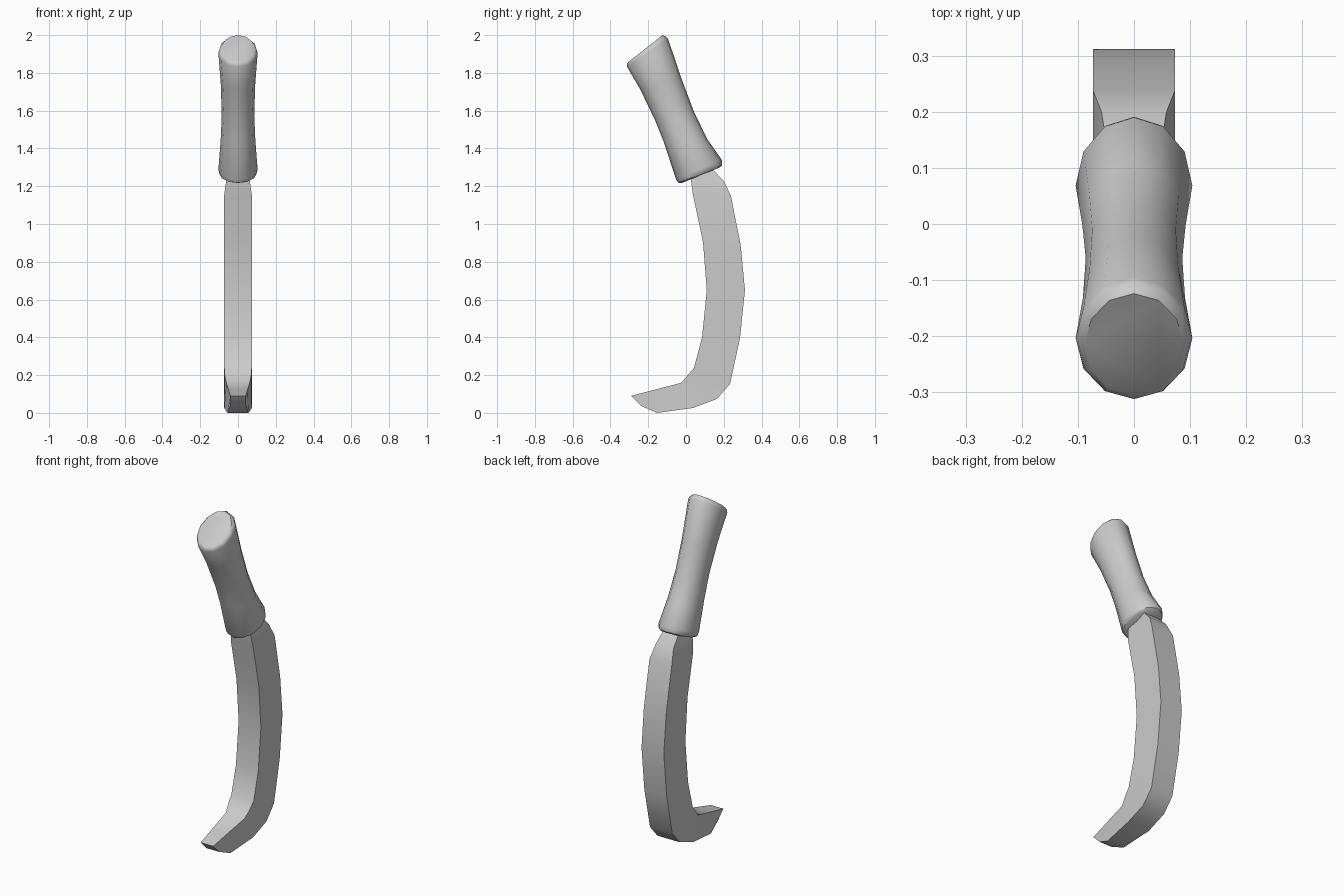
import bpy, bmesh, math
from mathutils import Vector

if "Cube" in bpy.data.objects:
    bpy.data.objects.remove(bpy.data.objects["Cube"])


def loft(name, rings):
    """Skin a row of equal-sized closed rings and cap both ends."""
    bm = bmesh.new()
    rows = [[bm.verts.new(p) for p in ring] for ring in rings]
    n = len(rows[0])
    for a, b in zip(rows, rows[1:]):
        for i in range(n):
            j = (i + 1) % n
            bm.faces.new((a[i], a[j], b[j], b[i]))
    bm.faces.new(rows[0])
    bm.faces.new(rows[-1])
    bmesh.ops.recalc_face_normals(bm, faces=bm.faces[:])
    mesh = bpy.data.meshes.new(name)
    bm.to_mesh(mesh)
    bm.free()
    ob = bpy.data.objects.new(name, mesh)
    bpy.context.collection.objects.link(ob)
    bpy.ops.object.select_all(action='DESELECT')
    ob.select_set(True)
    bpy.context.view_layer.objects.active = ob
    bpy.ops.object.shade_smooth_by_angle(angle=math.radians(40))
    return ob


def oval(front, back, half_x, sides=12):
    """Tilted oval between two (y, z) points."""
    f, b = Vector((0, *front)), Vector((0, *back))
    c, r = (f + b) / 2, (b - f) / 2
    ring = []
    for i in range(sides):
        a = 2 * math.pi * i / sides
        ring.append(c + r * math.cos(a) + Vector((half_x * math.sin(a), 0, 0)))
    return ring


def bar(inner, outer, w_in, w_out):
    """Four-cornered blade section between two (y, z) points."""
    return [(-w_in, *inner), (w_in, *inner), (w_out, *outer), (-w_out, *outer)]


# Waisted grip with rounded rims
loft("handle", [oval(*s) for s in (
    ((-0.022, 1.217), (0.180, 1.300), 0.088),
    ((-0.040, 1.218), (0.191, 1.312), 0.098),
    ((-0.053, 1.236), (0.190, 1.339), 0.104),
    ((-0.116, 1.430), (0.112, 1.450), 0.092),
    ((-0.164, 1.550), (0.042, 1.595), 0.086),
    ((-0.243, 1.714), (-0.021, 1.762), 0.091),
    ((-0.312, 1.832), (-0.095, 1.980), 0.104),
    ((-0.312, 1.848), (-0.106, 1.993), 0.100),
    ((-0.305, 1.858), (-0.124, 2.000), 0.088),
)])

# Thick curved blade, hooked forward at the tip
W = 0.073
loft("blade", [bar(*s) for s in (
    ((0.025, 1.275), (0.120, 1.310), 0.045, 0.045),
    ((0.026, 1.233), (0.200, 1.228), 0.062, 0.058),
    ((0.037, 1.153), (0.238, 1.148), W, W),
    ((0.090, 0.905), (0.290, 0.884), W, W),
    ((0.110, 0.650), (0.312, 0.650), W, W),
    ((0.085, 0.400), (0.286, 0.397), W, W),
    ((0.042, 0.238), (0.233, 0.153), W, W),
    ((0.008, 0.198), (0.164, 0.074), 0.070, W),
    ((-0.026, 0.159), (0.037, 0.026), 0.062, W),
    ((-0.165, 0.123), (-0.153, 0.000), 0.051, 0.056),
    ((-0.291, 0.090), (-0.238, 0.037), 0.041, 0.041),
)])
